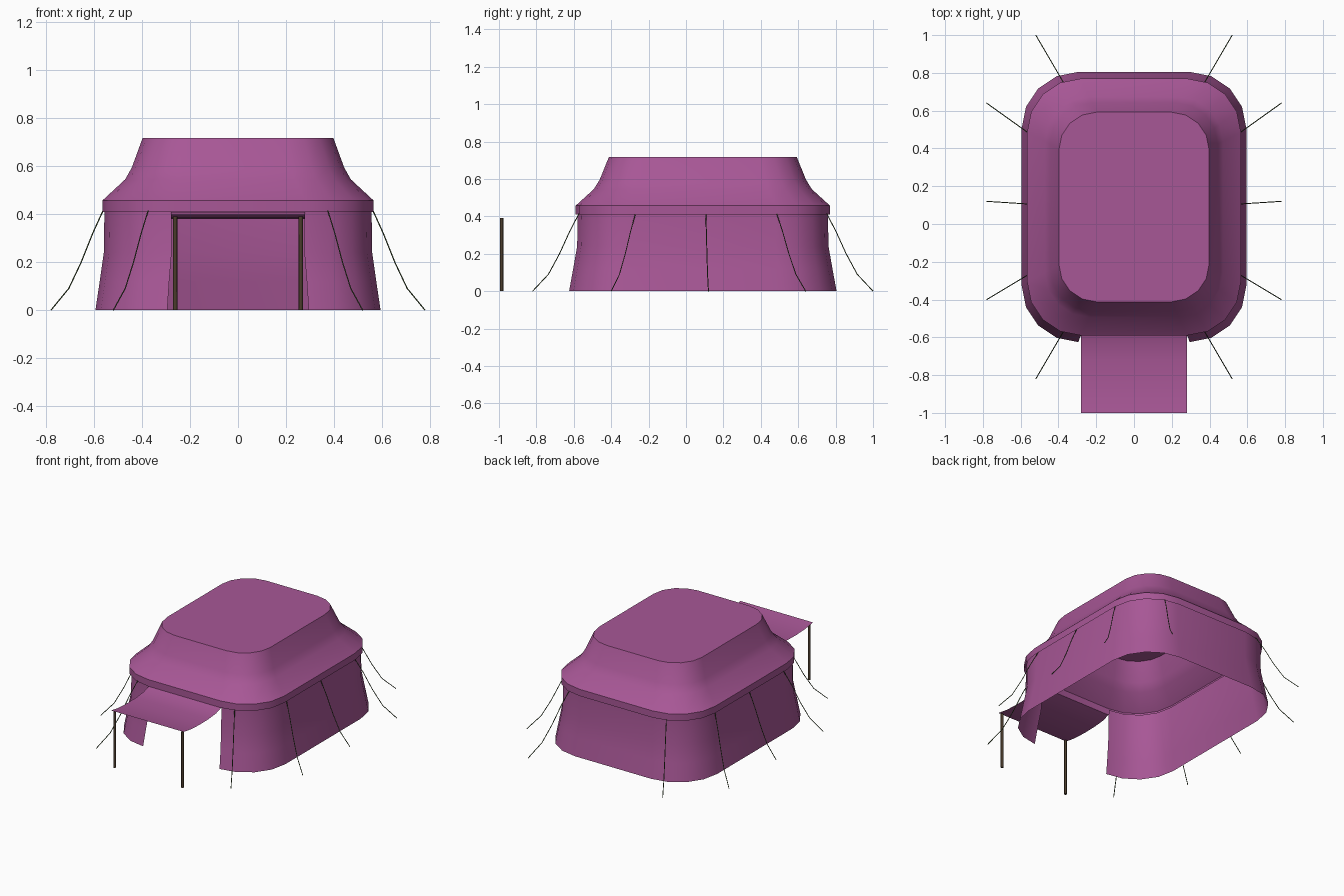
import bpy, bmesh, math

if "Cube" in bpy.data.objects:
    bpy.data.objects.remove(bpy.data.objects["Cube"], do_unlink=True)

CENTRE_Y = 0.09   # the tent body sits behind the awning
STEPS = 4         # facets per rounded corner


def material(name, colour):
    m = bpy.data.materials.new(name)
    m.use_nodes = True
    m.diffuse_color = (*colour, 1)
    bsdf = m.node_tree.nodes["Principled BSDF"]
    bsdf.inputs["Base Color"].default_value = (*colour, 1)
    bsdf.inputs["Roughness"].default_value = 0.9
    return m


CANVAS = material("purple canvas", (0.39, 0.095, 0.305))
WOOD = material("dark brown wood", (0.07, 0.045, 0.025))
ROPE = material("olive green rope", (0.06, 0.1, 0.035))


def finish(bm, name, mat, angle=40):
    mesh = bpy.data.meshes.new(name)
    bm.to_mesh(mesh)
    bm.free()
    obj = bpy.data.objects.new(name, mesh)
    bpy.context.collection.objects.link(obj)
    mesh.materials.append(mat)
    bpy.ops.object.select_all(action='DESELECT')
    obj.select_set(True)
    bpy.context.view_layer.objects.active = obj
    bpy.ops.object.shade_smooth_by_angle(angle=math.radians(angle))
    return obj


def rounded_ring(bm, hx, hy, r, z):
    """Rounded rectangle, starting right of the doorway and ending left of it."""
    ring = []
    for k, (sx, sy) in enumerate([(1, -1), (1, 1), (-1, 1), (-1, -1)]):
        for i in range(STEPS + 1):
            a = math.pi / 2 * (k - 1 + i / STEPS)
            ring.append(bm.verts.new((sx * (hx - r) + r * math.cos(a),
                                      CENTRE_Y + sy * (hy - r) + r * math.sin(a), z)))
    return ring


def shell(name, profile, closed, cap=False):
    bm = bmesh.new()
    rings = [rounded_ring(bm, *p) for p in profile]
    n = len(rings[0])
    for lo, hi in zip(rings, rings[1:]):
        for i in range(n if closed else n - 1):
            j = (i + 1) % n
            bm.faces.new((lo[i], lo[j], hi[j], hi[i]))
    if cap:
        bm.faces.new(rings[-1])
    return finish(bm, name, CANVAS)


# Flared walls, left open across the front doorway
shell("tent_walls", [(0.595, 0.715, 0.30, 0), (0.577, 0.693, 0.29, 0.12),
                     (0.56, 0.672, 0.283, 0.24), (0.557, 0.668, 0.28, 0.44)], closed=False)

# Roof: short hanging skirt, sloping eaves, steep upper tier, flat top
shell("tent_roof", [(0.566, 0.68, 0.285, 0.41), (0.566, 0.68, 0.285, 0.457),
                    (0.471, 0.583, 0.235, 0.545), (0.443, 0.552, 0.22, 0.595),
                    (0.398, 0.502, 0.20, 0.718)], closed=True, cap=True)

# Sagging awning over the doorway
bm = bmesh.new()
previous = None
for y, z in [(-1, 0.398), (-0.92, 0.385), (-0.82, 0.38), (-0.72, 0.382),
             (-0.64, 0.39), (-0.585, 0.408)]:
    row = [bm.verts.new((x, y, z)) for x in (-0.28, 0.28)]
    if previous:
        bm.faces.new((previous[0], previous[1], row[1], row[0]))
    previous = row
finish(bm, "awning", CANVAS)


def guy_rope(name, top, foot):
    curve = bpy.data.curves.new(name, 'CURVE')
    curve.dimensions = '3D'
    curve.bevel_depth = 0.0025
    curve.bevel_resolution = 1
    curve.materials.append(ROPE)
    spline = curve.splines.new('POLY')
    sag = [(0, 0.415), (0.2, 0.32), (0.42, 0.2), (0.66, 0.09), (1, 0)]
    spline.points.add(len(sag) - 1)
    for point, (t, z) in zip(spline.points, sag):
        point.co = (top[0] + t * (foot[0] - top[0]), top[1] + t * (foot[1] - top[1]), z, 1)
    bpy.context.collection.objects.link(bpy.data.objects.new(name, curve))


ROPES = {"front": ((0.375, -0.572), (0.52, -0.82)),
         "side_front": ((0.563, -0.27), (0.78, -0.40)),
         "side_middle": ((0.563, 0.106), (0.78, 0.12)),
         "side_back": ((0.563, 0.485), (0.78, 0.64)),
         "back": ((0.375, 0.752), (0.52, 1.0))}

# Mirrored awning poles and guy ropes
for side, s in (("left", 1), ("right", -1)):
    bm = bmesh.new()
    bmesh.ops.create_cone(bm, cap_ends=True, segments=8, radius1=0.009, radius2=0.009, depth=0.39)
    bmesh.ops.translate(bm, verts=bm.verts, vec=(s * 0.262, -0.986, 0.195))
    finish(bm, f"awning_pole_{side}", WOOD, 50)
    for place, (top, foot) in ROPES.items():
        guy_rope(f"rope_{place}_{side}", (s * top[0], top[1]), (s * foot[0], foot[1]))
